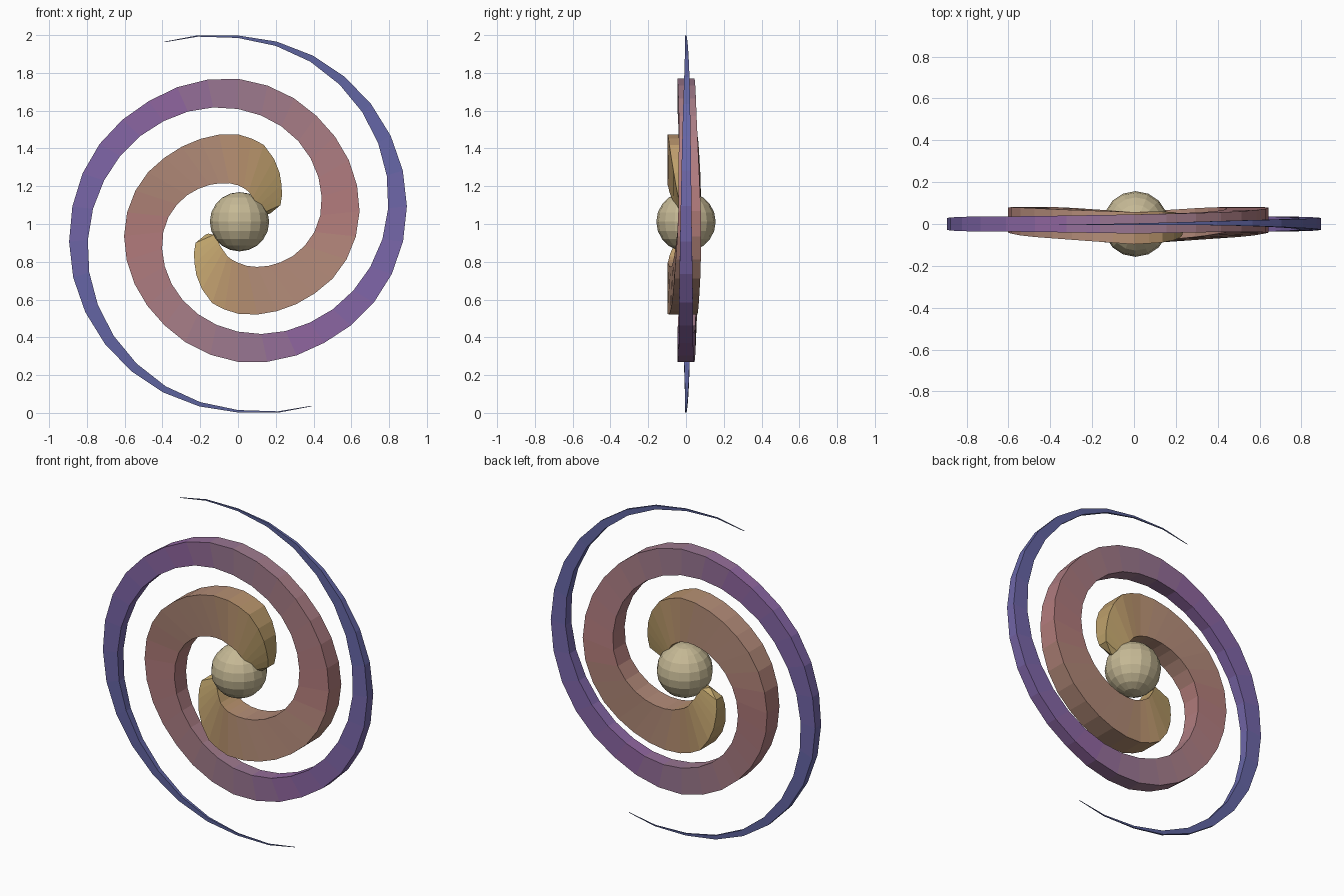
import bpy, bmesh, math
from mathutils import Matrix

if "Cube" in bpy.data.objects:
    bpy.data.objects.remove(bpy.data.objects["Cube"])

# Arm outline: angle (deg), inner radius, outer radius
OUTLINE = [(18, .165, .18), (24, .14, .246), (42, .14, .31), (61, .16, .394),
           (72, .18, .441), (90, .205, .475), (117, .24, .495), (134, .27, .516),
           (155, .32, .56), (180, .385, .60), (230, .49, .655), (270, .57, .73),
           (308, .65, .78), (336, .72, .845), (360, .785, .89), (383, .84, .925),
           (409, .902, .957), (430, .95, .98), (450, .985, .998), (472, 1.038, 1.041)]
# Sideways wobble: angle, y of the centre line
WOBBLE = [(18, 0), (60, -.01), (90, -.02), (135, 0), (180, .02), (230, .01), (270, 0),
          (360, 0), (420, .005), (472, -.005)]
# Colour along the arm: angle, sRGB
COLOURS = [(18, .74, .64, .42), (60, .74, .62, .42), (85, .72, .57, .43), (110, .70, .55, .47),
           (160, .69, .53, .47), (185, .70, .48, .48), (235, .66, .49, .52),
           (272, .60, .47, .56), (300, .56, .40, .62), (340, .49, .40, .66),
           (385, .40, .40, .65), (472, .34, .38, .58)]


def sample(table, a):
    for p, q in zip(table, table[1:]):
        if a <= q[0]:
            t = (a - p[0]) / (q[0] - p[0])
            return [u + (v - u) * t for u, v in zip(p[1:], q[1:])]
    return list(table[-1][1:])


def material(name, rgb):
    m = bpy.data.materials.new(name)
    m.diffuse_color = [c ** 2.2 for c in rgb] + [1]
    m.use_nodes = True
    m.node_tree.nodes["Principled BSDF"].inputs["Base Color"].default_value = m.diffuse_color
    return m


def finish(name, bm, mats):
    bmesh.ops.recalc_face_normals(bm, faces=bm.faces[:])
    me = bpy.data.meshes.new(name)
    bm.to_mesh(me)
    bm.free()
    for m in mats:
        me.materials.append(m)
    bpy.context.collection.objects.link(bpy.data.objects.new(name, me))


angles = [18, 24, 33, 42, 51, 61, 72, 81] + [90 + 12 * i for i in range(32)] + [472]
mats = [material("arm_tone_%d" % i, sample(COLOURS, (a + b) / 2))
        for i, (a, b) in enumerate(zip(angles, angles[1:]))]


# Flat tapered spiral arm with a rectangular section
def arm(name, turn, bulge):
    bm = bmesh.new()
    rings = []
    for a in angles:
        ri, ro = sample(OUTLINE, a)
        y = sample(WOBBLE, a)[0]
        h = .285 * (ro - ri)
        if 90 < a < 360:
            grow = bulge * math.sin(math.pi * (a - 90) / 270)
            ri, ro = ri + grow, ro + grow
        t = math.radians(a + turn)
        rings.append([bm.verts.new((r * math.cos(t), y + s * h, 1 + r * math.sin(t)))
                      for r, s in ((ri, -1), (ro, -1), (ro, 1), (ri, 1))])
    for i, (p, q) in enumerate(zip(rings, rings[1:])):
        for k in range(4):
            j = (k + 1) % 4
            bm.faces.new((p[k], p[j], q[j], q[k])).material_index = i
    bm.faces.new(rings[0])
    bm.faces.new(rings[-1]).material_index = len(mats) - 1
    finish(name, bm, mats)


arm("spiral_arm_a", 0, 0)
arm("spiral_arm_b", 180, .045)

# Faceted core
core = bmesh.new()
bmesh.ops.create_uvsphere(core, u_segments=16, v_segments=10, radius=.157,
                          matrix=Matrix.Translation((.008, 0, 1.012)))
finish("core", core, [material("core_tone", (.77, .72, .58))])
